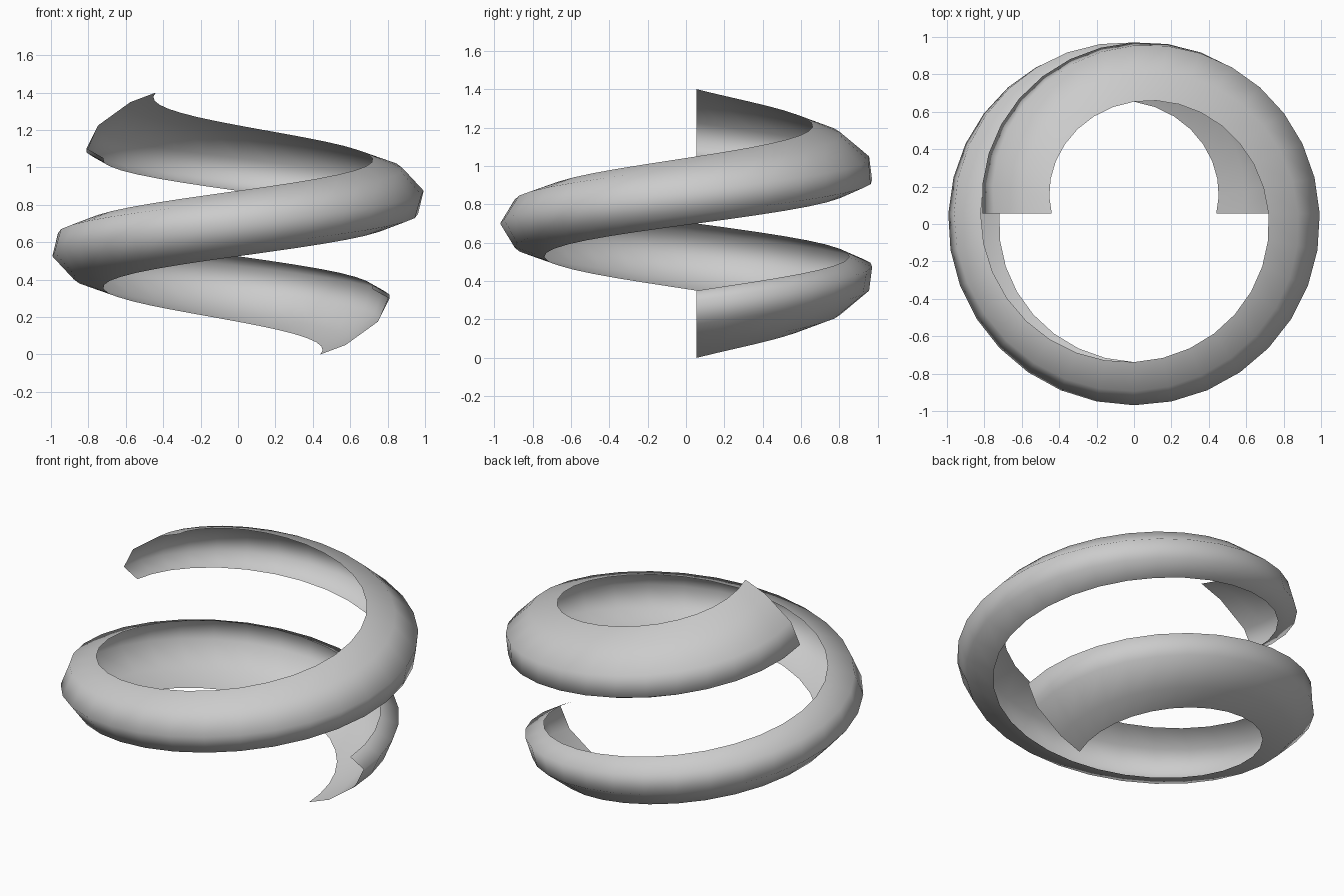
import bpy
import bmesh
from math import sin, cos, pi

cube = bpy.data.objects.get("Cube")
if cube:
    bpy.data.objects.remove(cube, do_unlink=True)

HEIGHT = 1.4       # overall height
BAND = 0.35        # height of the ribbon, also its rise per half turn
STEPS = 48         # segments along one and a half turns
ARC = 4            # segments across the ribbon
AXIS_Y = 0.056     # the spiral axis sits slightly behind the centre


def barrel_radius(z):
    """Radius of the barrel on which both ribbon edges run."""
    return 0.82 * cos(1.435 * (z - HEIGHT / 2))


# One plain colour
grey = bpy.data.materials.new("light_grey")
grey.use_nodes = True
color = (0.6, 0.6, 0.6, 1)
grey.diffuse_color = color
grey.node_tree.nodes["Principled BSDF"].inputs["Base Color"].default_value = color

# Open ribbon with a bulging arc section, swept up the helix
bm = bmesh.new()
rows = []
for i in range(STEPS + 1):
    angle = 3 * pi * i / STEPS
    middle = BAND / 2 + BAND * angle / pi
    row = []
    for j in range(ARC + 1):
        t = pi * (j / ARC - 0.5)
        z = middle + BAND / 2 * sin(t)
        r = barrel_radius(z) * (1 + 0.25 * cos(t))
        row.append(bm.verts.new((r * cos(angle), AXIS_Y + r * sin(angle), z)))
    rows.append(row)

for a, b in zip(rows, rows[1:]):
    for j in range(ARC):
        face = bm.faces.new((a[j], b[j], b[j + 1], a[j + 1]))
        face.smooth = True

mesh = bpy.data.meshes.new("spiral_ribbon")
bm.to_mesh(mesh)
bm.free()
mesh.materials.append(grey)
ribbon = bpy.data.objects.new("spiral_ribbon", mesh)
bpy.context.collection.objects.link(ribbon)
